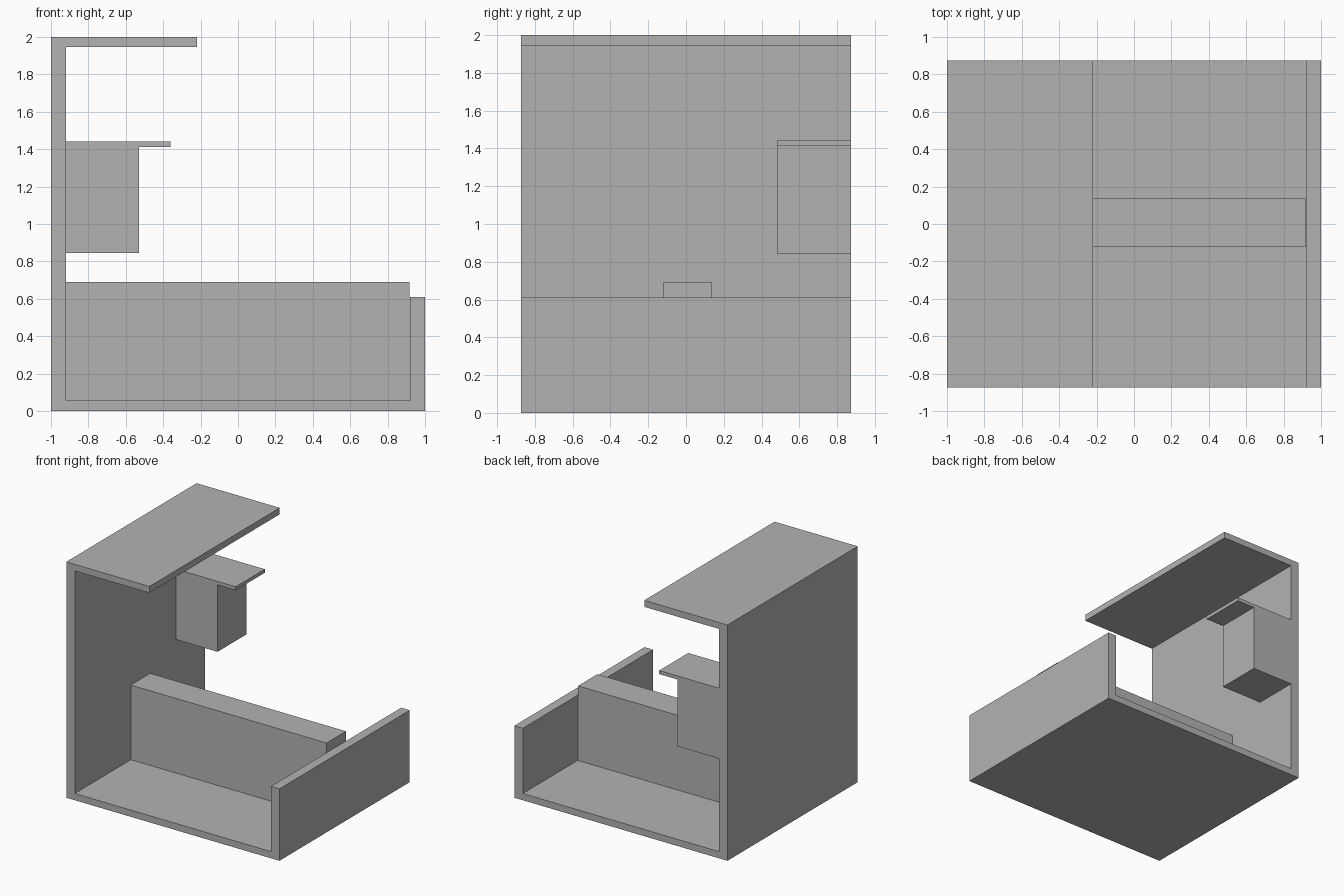
import bpy
import bmesh

cube = bpy.data.objects.get("Cube")
if cube:
    bpy.data.objects.remove(cube, do_unlink=True)

grey = bpy.data.materials.new("plain_grey")
grey.use_nodes = True
colour = (0.45, 0.45, 0.45, 1.0)
grey.diffuse_color = colour
grey.node_tree.nodes["Principled BSDF"].inputs["Base Color"].default_value = colour


def extrude_profile(name, points, y_front, y_back):
    """Extrude an x-z outline along y."""
    bm = bmesh.new()
    face = bm.faces.new([bm.verts.new((x, y_front, z)) for x, z in points])
    result = bmesh.ops.extrude_face_region(bm, geom=[face])
    moved = [v for v in result["geom"] if isinstance(v, bmesh.types.BMVert)]
    bmesh.ops.translate(bm, verts=moved, vec=(0, y_back - y_front, 0))
    bmesh.ops.recalc_face_normals(bm, faces=bm.faces)
    mesh = bpy.data.meshes.new(name)
    bm.to_mesh(mesh)
    bm.free()
    mesh.materials.append(grey)
    obj = bpy.data.objects.new(name, mesh)
    bpy.context.collection.objects.link(obj)
    return obj


half_depth = 0.873
inner = 0.92

# Shell: tall wall, roof overhang, floor and low wall in one outline
extrude_profile("shell", [
    (-1, 0), (1, 0), (1, 0.61), (inner, 0.61), (inner, 0.057),
    (-inner, 0.057), (-inner, 1.945), (-0.22, 1.945), (-0.22, 2), (-1, 2),
], -half_depth, half_depth)

# Long divider across the floor
extrude_profile("divider", [
    (-inner, 0.057), (0.916, 0.057), (0.916, 0.69), (-inner, 0.69),
], -0.122, 0.138)

# Wall cabinet with its overhanging shelf top
extrude_profile("wall_cabinet", [
    (-inner, 0.845), (-0.53, 0.845), (-0.53, 1.412),
    (-0.36, 1.412), (-0.36, 1.442), (-inner, 1.442),
], 0.483, half_depth)
